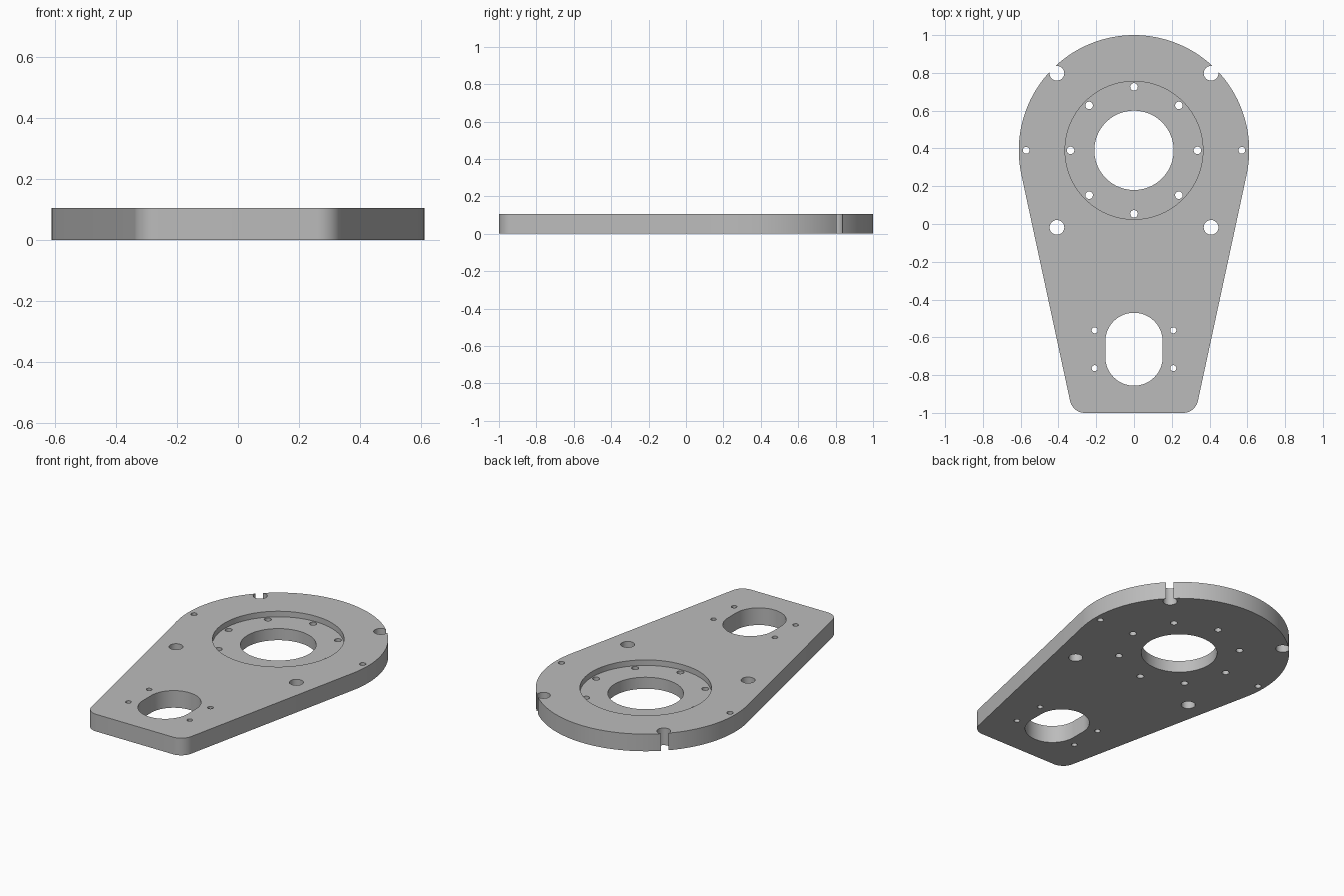
import bpy, bmesh
from math import sin, cos, pi, radians
from mathutils import Vector

if "Cube" in bpy.data.objects:
    bpy.data.objects.remove(bpy.data.objects["Cube"], do_unlink=True)

THICK = 0.105
RECESS = 0.034
HEAD = Vector((0, 0.39))
HEAD_R = 0.61
FOOT = Vector((0.26, -0.92))
FOOT_R = 0.08
TAPER = radians(12.15)      # slope of the straight sides


def arc(center, r, a0, a1, n):
    return [(center[0] + r * cos(a0 + (a1 - a0) * i / n),
             center[1] + r * sin(a0 + (a1 - a0) * i / n)) for i in range(n + 1)]


def circle(center, r, n=32):
    return arc(center, r, 0, 2 * pi, n)[:-1]


def prisms(name, outlines, z0, z1):
    """One object holding an upright prism for every outline."""
    bm = bmesh.new()
    for outline in outlines:
        face = bm.faces.new([bm.verts.new((x, y, z0)) for x, y in outline])
        top = bmesh.ops.extrude_face_region(bm, geom=[face])["geom"]
        verts = [v for v in top if isinstance(v, bmesh.types.BMVert)]
        bmesh.ops.translate(bm, verts=verts, vec=(0, 0, z1 - z0))
    bmesh.ops.recalc_face_normals(bm, faces=bm.faces)
    mesh = bpy.data.meshes.new(name)
    bm.to_mesh(mesh)
    bm.free()
    obj = bpy.data.objects.new(name, mesh)
    bpy.context.collection.objects.link(obj)
    return obj


def cut(target, cutter):
    cutter.hide_render = True
    mod = target.modifiers.new(cutter.name, "BOOLEAN")
    mod.operation = "DIFFERENCE"
    mod.solver = "EXACT"
    mod.object = cutter
    bpy.context.view_layer.objects.active = target
    bpy.ops.object.modifier_apply(modifier=mod.name)
    bpy.data.objects.remove(cutter, do_unlink=True)


# Plate: round head tapering to a foot with rounded corners
outline = (arc(HEAD, HEAD_R, -TAPER, pi + TAPER, 96)
           + arc((-FOOT.x, FOOT.y), FOOT_R, pi + TAPER, 1.5 * pi, 12)
           + arc(FOOT, FOOT_R, -pi / 2, -TAPER, 12))
plate = prisms("mounting_plate", [outline], 0, THICK)

# Shallow round recess in the head
cut(plate, prisms("recess_cutter", [circle(HEAD, 0.365, 96)], THICK - RECESS, THICK + 0.1))

# Through holes: bore, bolt circle, corner bolts, dowels, slot and its screws
holes = [circle(HEAD, 0.21, 96)]
for i in range(8):
    a = i * pi / 4
    holes.append(circle(HEAD + 0.336 * Vector((cos(a), sin(a))), 0.02))
for side in (-1, 1):
    holes.append(circle((side * 0.571, HEAD.y), 0.018))
    for end in (-1, 1):
        holes.append(circle((side * 0.408, HEAD.y + end * 0.408), 0.039))
        holes.append(circle((side * 0.208, -0.663 + end * 0.1), 0.016))
holes.append(arc((0, -0.622), 0.152, 0, pi, 32) + arc((0, -0.704), 0.152, pi, 2 * pi, 32))
cut(plate, prisms("hole_cutter", holes, -0.1, THICK + 0.1))

# Plain grey metal
grey = bpy.data.materials.new("grey_metal")
grey.use_nodes = True
color = (0.5, 0.5, 0.5, 1)
grey.diffuse_color = color
grey.node_tree.nodes["Principled BSDF"].inputs["Base Color"].default_value = color
plate.data.materials.clear()
plate.data.materials.append(grey)
for poly in plate.data.polygons:
    poly.material_index = 0

bpy.ops.object.select_all(action="DESELECT")
plate.select_set(True)
bpy.context.view_layer.objects.active = plate
bpy.ops.object.shade_smooth_by_angle(angle=radians(30))
